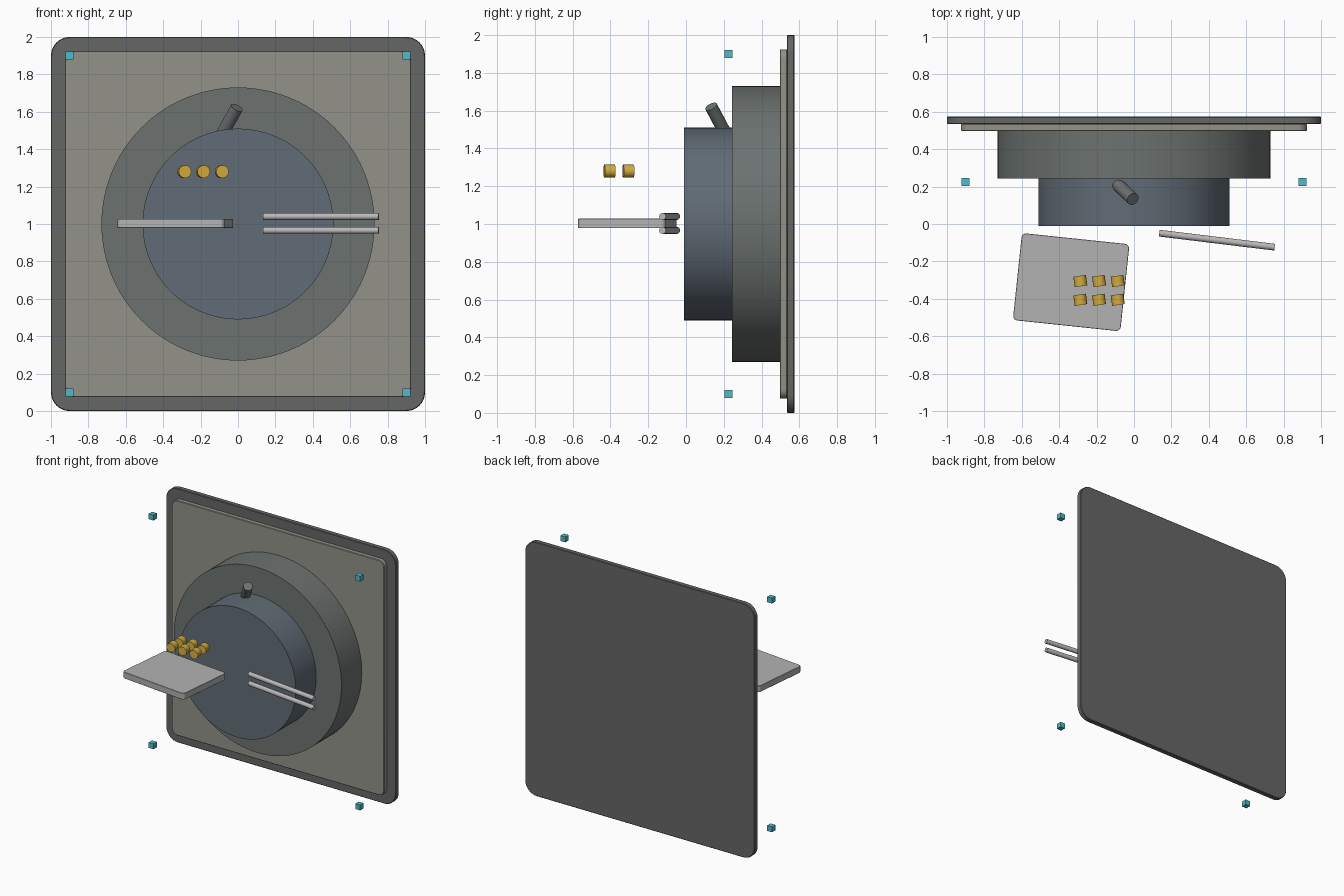
import bpy, bmesh, math
from mathutils import Vector, Matrix

if "Cube" in bpy.data.objects:
    bpy.data.objects.remove(bpy.data.objects["Cube"])


def material(name, rgb):
    m = bpy.data.materials.new(name)
    m.diffuse_color = (*rgb, 1)
    m.use_nodes = True
    m.node_tree.nodes["Principled BSDF"].inputs["Base Color"].default_value = m.diffuse_color
    return m


DARK = material("dark_grey", (0.13, 0.135, 0.13))
STONE = material("warm_grey", (0.29, 0.29, 0.25))
DRUM = material("drum_grey", (0.15, 0.17, 0.165))
BLUE = material("blue_grey", (0.12, 0.15, 0.18))
METAL = material("light_metal", (0.50, 0.48, 0.49))
SLAB = material("slab_grey", (0.45, 0.45, 0.45))
GOLD = material("gold", (0.66, 0.42, 0.05))
TEAL = material("teal", (0.08, 0.50, 0.60))


def finish(name, bm, mat, matrix=None):
    if matrix:
        bm.transform(matrix)
    bmesh.ops.recalc_face_normals(bm, faces=bm.faces)
    me = bpy.data.meshes.new(name)
    bm.to_mesh(me)
    bm.free()
    ob = bpy.data.objects.new(name, me)
    bpy.context.collection.objects.link(ob)
    me.materials.append(mat)
    bpy.ops.object.select_all(action='DESELECT')
    ob.select_set(True)
    bpy.context.view_layer.objects.active = ob
    bpy.ops.object.shade_smooth_by_angle(angle=math.radians(35))
    return ob


def cylinder(name, a, b, radius, mat, sides=32):
    a, b = Vector(a), Vector(b)
    d = b - a
    bm = bmesh.new()
    bmesh.ops.create_cone(bm, cap_ends=True, segments=sides,
                          radius1=radius, radius2=radius, depth=d.length)
    rot = d.to_track_quat('Z', 'Y').to_matrix().to_4x4()
    return finish(name, bm, mat, Matrix.Translation((a + b) / 2) @ rot)


def rounded_plate(name, centre, w, h, depth, radius, mat, rot, edge=0.004):
    """Plate in local xy, thickness along local z, with rounded corners."""
    bm = bmesh.new()
    bmesh.ops.create_cube(bm, size=1, matrix=Matrix.Diagonal((w, h, depth, 1)))
    corners = [e for e in bm.edges
               if abs(e.verts[0].co.z - e.verts[1].co.z) > depth / 2]
    bmesh.ops.bevel(bm, geom=corners, offset=radius, segments=8,
                    profile=0.5, affect='EDGES')
    rims = [e for e in bm.edges
            if any(abs(f.normal.z) > 0.9 for f in e.link_faces)]
    bmesh.ops.bevel(bm, geom=rims, offset=edge, segments=1,
                    profile=0.5, affect='EDGES')
    return finish(name, bm, mat, Matrix.Translation(centre) @ rot)


# Wall plates
upright = Matrix.Rotation(math.radians(90), 4, 'X')
rounded_plate("back_plate", (0, 0.554, 1), 2, 2, 0.04, 0.1, DARK, upright)
rounded_plate("face_plate", (0, 0.516, 1), 1.85, 1.85, 0.038, 0.05, STONE, upright)

# Stepped drum
cylinder("large_drum", (0, 0.5, 1), (0, 0.244, 1), 0.73, DRUM, 96)
cylinder("small_drum", (0, 0.25, 1), (0, -0.01, 1), 0.51, BLUE, 96)

# Slanted peg on top of the drum
cylinder("peg", (-0.085, 0.208, 1.48), (-0.006, 0.133, 1.622), 0.034, DRUM)

# Angled shelf in front
rounded_plate("shelf", (-0.336, -0.311, 1.003), 0.578, 0.468, 0.05, 0.025, SLAB,
              Matrix.Rotation(math.radians(-6), 4, 'Z'), 0.002)

# Pair of rods
for i, z in enumerate((0.966, 1.04)):
    cylinder(f"rod_{i + 1}", (0.135, -0.049, z), (0.752, -0.124, z), 0.018, METAL)

# Two rows of three gold studs
tilt = math.radians(8)
half = Vector((-math.sin(tilt), math.cos(tilt), 0)) * 0.028
for row, y in enumerate((-0.305, -0.405)):
    for col in range(3):
        c = Vector((-0.287 + 0.1 * col, y, 1.28))
        cylinder(f"gold_stud_{row + 1}_{col + 1}", c - half, c + half, 0.034, GOLD, 24)

# Four corner markers
for sx in (-1, 1):
    for sz in (-1, 1):
        bm = bmesh.new()
        bmesh.ops.create_cube(bm, size=0.042)
        side = "left" if sx < 0 else "right"
        end = "lower" if sz < 0 else "upper"
        finish(f"corner_marker_{end}_{side}", bm, TEAL,
               Matrix.Translation((0.9 * sx, 0.225, 1 + 0.9 * sz)))
